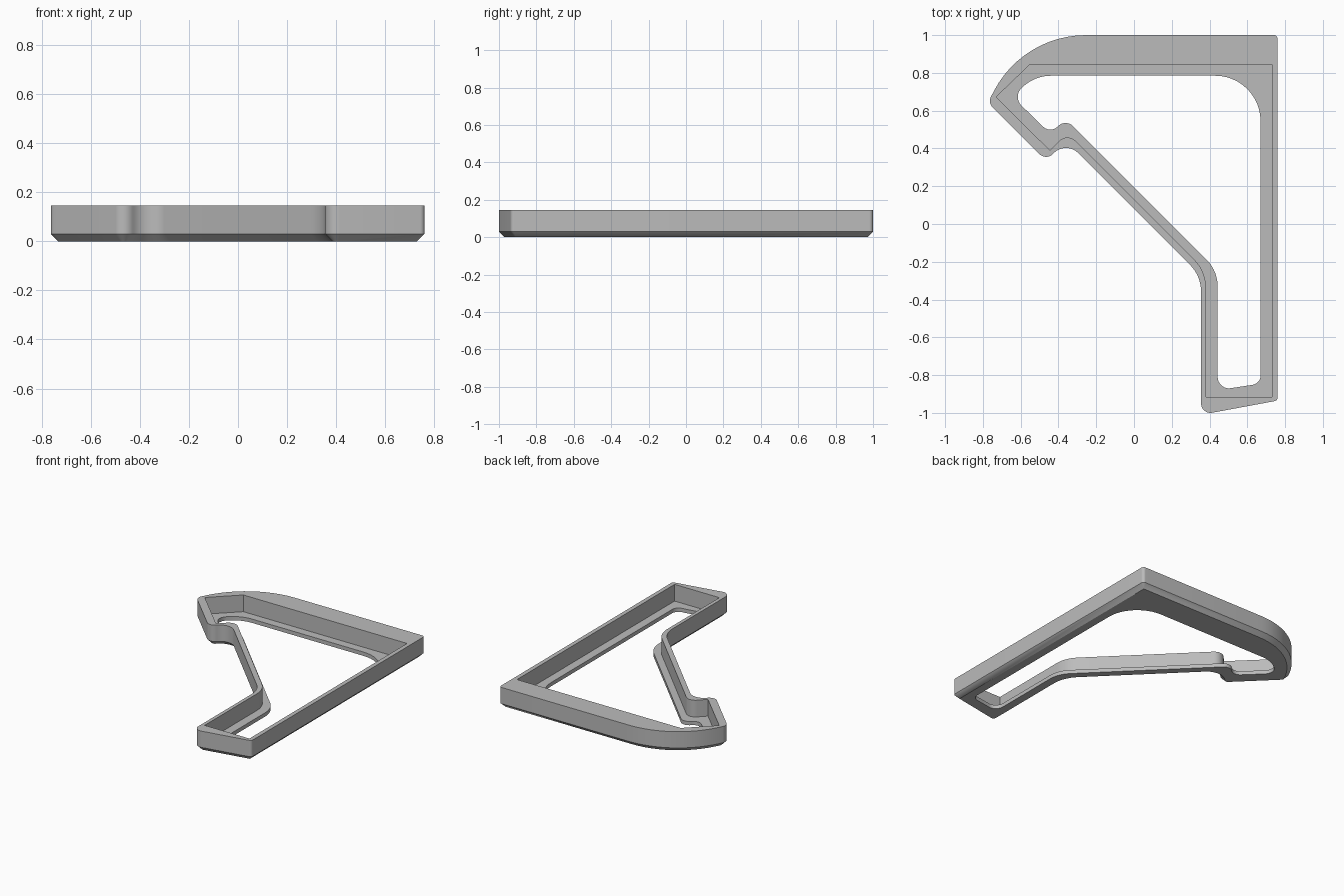
import bpy
import bmesh
import math
from mathutils import Vector

if "Cube" in bpy.data.objects:
    bpy.data.objects.remove(bpy.data.objects["Cube"], do_unlink=True)

HEIGHT, CHAMFER, LEDGE = 0.145, 0.03, 0.027
STEPS = 12

# Each outline lists the same eight corners, counter-clockwise: (x, y, fillet radius)
OUTER = [(0.76, 1.0, 0.02), (-0.587, 1.0, 0.55), (-0.774, 0.642, 0.05), (-0.465, 0.335, 0.05),
         (-0.36, 0.44, 0.09), (0.355, -0.275, 0.2), (0.355, -1.01, 0.05), (0.76, -0.935, 0.02)]
POCKET = [(0.73, 0.845, 0), (-0.55, 0.845, 0), (-0.73, 0.672, 0), (-0.445, 0.39, 0),
          (-0.353, 0.483, 0.06), (0.38, -0.25, 0.2), (0.38, -0.915, 0), (0.73, -0.915, 0)]
OPENING = [(0.67, 0.785, 0.24), (-0.53, 0.785, 0.22), (-0.6425, 0.6725, 0.065), (-0.4425, 0.4775, 0.055),
           (-0.3625, 0.5575, 0.055), (0.443, -0.248, 0.2), (0.443, -0.88, 0.06), (0.67, -0.845, 0.05)]


def corners(outline):
    """Yield point, direction in, direction out, signed turn angle and radius."""
    pts = [Vector(c[:2]) for c in outline]
    for i, p in enumerate(pts):
        a = (p - pts[i - 1]).normalized()
        b = (pts[(i + 1) % len(pts)] - p).normalized()
        turn = math.atan2(a.x * b.y - a.y * b.x, a.dot(b))
        yield p, a, b, turn, outline[i][2]


def inset(outline, d):
    """Move every side inwards by d, keeping the fillets concentric."""
    result = []
    for p, a, b, turn, r in corners(outline):
        left = Vector((-a.y, a.x))
        q = p + left * d - a * d * math.tan(turn / 2)
        result.append((q.x, q.y, max(r - math.copysign(d, turn), 0)))
    return result


def filleted(outline):
    """Round each corner with an arc of a fixed number of points."""
    points = []
    for p, a, b, turn, r in corners(outline):
        start = p - a * r * math.tan(abs(turn) / 2)
        side = Vector((-a.y, a.x)) * math.copysign(1, turn)
        for k in range(STEPS + 1):
            t = abs(turn) * k / STEPS
            points.append(start + a * r * math.sin(t) + side * r * (1 - math.cos(t)))
    return points


# Rings in order around the wall section
sections = [(inset(OUTER, CHAMFER), 0), (OUTER, CHAMFER), (OUTER, HEIGHT),
            (POCKET, HEIGHT), (POCKET, LEDGE), (OPENING, LEDGE), (OPENING, 0)]
bm = bmesh.new()
rings = [[bm.verts.new((p.x, p.y, z)) for p in filleted(o)] for o, z in sections]
for i, ring in enumerate(rings):
    nxt = rings[(i + 1) % len(rings)]
    for j in range(len(ring)):
        k = (j + 1) % len(ring)
        bm.faces.new((ring[j], ring[k], nxt[k], nxt[j]))
bmesh.ops.remove_doubles(bm, verts=bm.verts, dist=0.0001)
bmesh.ops.recalc_face_normals(bm, faces=bm.faces)
mesh = bpy.data.meshes.new("bezel_frame")
bm.to_mesh(mesh)
bm.free()

# Grey finish
grey = bpy.data.materials.new("mid_grey")
grey.use_nodes = True
colour = (0.5, 0.5, 0.5, 1)
grey.diffuse_color = colour
grey.node_tree.nodes["Principled BSDF"].inputs["Base Color"].default_value = colour
mesh.materials.append(grey)

frame = bpy.data.objects.new("bezel_frame", mesh)
bpy.context.collection.objects.link(frame)
bpy.context.view_layer.objects.active = frame
frame.select_set(True)
bpy.ops.object.shade_smooth_by_angle(angle=math.radians(30))
